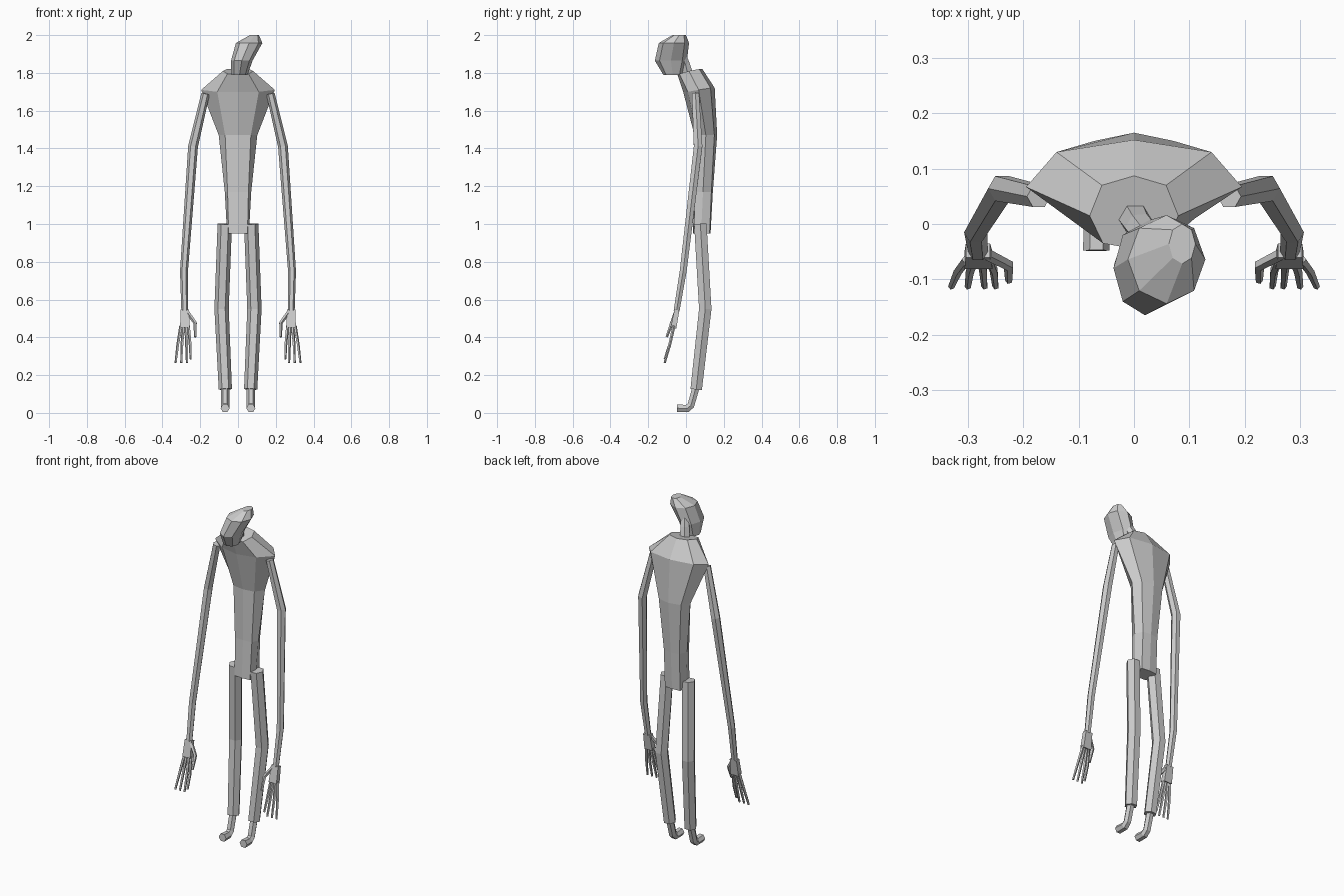
import bpy, bmesh, math
from mathutils import Vector

if "Cube" in bpy.data.objects:
    bpy.data.objects.remove(bpy.data.objects["Cube"])

grey = bpy.data.materials.new("grey")
grey.diffuse_color = (0.6, 0.6, 0.6, 1)
grey.use_nodes = True
grey.node_tree.nodes["Principled BSDF"].inputs["Base Color"].default_value = grey.diffuse_color


def loft(name, rings, mirror=False):
    """Skin a list of equal-length point rings, cap both ends."""
    bm = bmesh.new()
    vs = [[bm.verts.new(p) for p in r] for r in rings]
    n = len(vs[0])
    for a, b in zip(vs, vs[1:]):
        for i in range(n):
            j = (i + 1) % n
            bm.faces.new((a[i], a[j], b[j], b[i]))
    bm.faces.new(vs[0][::-1])
    bm.faces.new(vs[-1])
    bmesh.ops.recalc_face_normals(bm, faces=bm.faces)
    me = bpy.data.meshes.new(name)
    bm.to_mesh(me)
    bm.free()
    me.materials.append(grey)
    ob = bpy.data.objects.new(name, me)
    bpy.context.collection.objects.link(ob)
    if mirror:
        ob.modifiers.new("mirror", 'MIRROR').use_mirror_merge = False
    return ob


def tube(name, path, radii, sides=6, mirror=True, flat=1.0):
    """Faceted limb following a path, vertices on the left and right."""
    pts = [Vector(p) for p in path]
    rings = []
    for i, p in enumerate(pts):
        t = Vector()
        if i > 0:
            t += (p - pts[i - 1]).normalized()
        if i < len(pts) - 1:
            t += (pts[i + 1] - p).normalized()
        t.normalize()
        u = (Vector((1, 0, 0)) - t * t.x).normalized()
        v = t.cross(u)
        off = math.pi / 4 if sides == 4 else 0
        ring = []
        for k in range(sides):
            a = off + 2 * math.pi * k / sides
            ring.append(p + radii[i] * (u * math.cos(a) + v * (flat * math.sin(a))))
        rings.append(ring)
    return loft(name, rings, mirror)


def half_ring(half):
    """Complete a front-to-back half outline to a symmetric ring."""
    return half + [(-x, y, z) for x, y, z in half[-2:0:-1]]


# torso, bottom to collar
loft("torso", [half_ring(h) for h in (
    [(0, .036, .95), (.05, .04, .95), (.058, .08, .95), (.05, .125, .95), (0, .13, .95)],
    [(0, .046, 1.17), (.055, .05, 1.17), (.07, .09, 1.17), (.05, .134, 1.17), (0, .142, 1.17)],
    [(0, .045, 1.47), (.068, .055, 1.47), (.102, .105, 1.47), (.072, .15, 1.47), (0, .165, 1.47)],
    [(0, -.015, 1.70), (.11, .01, 1.70), (.195, .067, 1.71), (.14, .13, 1.72), (0, .152, 1.72)],
    [(0, -.045, 1.79), (.056, -.035, 1.795), (.08, .015, 1.81), (.058, .07, 1.82), (0, .087, 1.82)],
)])

# neck
tube("neck", [(0, .012, 1.79), (.01, -.005, 1.85), (.03, -.03, 1.91)],
     [.03, .027, .027], 6, False)

# head, leaning forward and to one side
head = []
for cx, cy, z, rx, ry in ((.008, -.07, 1.79, .043, .05), (.02, -.08, 1.865, .057, .085),
                          (.059, -.064, 1.958, .07, .08), (.087, -.036, 2.0, .024, .036)):
    head.append([(cx + rx * math.cos(a), cy + ry * math.sin(a), z)
                 for a in (2 * math.pi * k / 8 for k in range(8))])
loft("head", head)

# arms
tube("arm", [(.172, .05, 1.69), (.238, .064, 1.41), (.286, -.015, .75), (.282, -.05, .54)],
     [.022, .026, .021, .018])

# palms
tube("palm", [(.282, -.048, .545), (.281, -.066, .45)], [.031, .036], 4, flat=.6)

# fingers and thumbs
for i, (x0, x1, x2, zt) in enumerate(((.302, .318, .33, .265), (.289, .296, .300, .265),
                                      (.275, .272, .270, .265), (.262, .253, .250, .285))):
    tube("finger_%d" % (i + 1), [(x0, -.064, .46), (x1, -.085, .365), (x2, -.113, zt)],
         [.009, .008, .006], 5)
tube("thumb", [(.265, -.055, .53), (.226, -.075, .475), (.226, -.102, .402)],
     [.011, .010, .007], 5)

# legs
tube("leg", [(.07, .076, 1.0), (.087, .102, .55), (.067, .054, .125)], [.038, .038, .035])

# feet
tube("foot", [(.068, .054, .14), (.068, .026, .04), (.068, .006, .023), (.068, -.048, .025)],
     [.022, .022, .023, .024])
